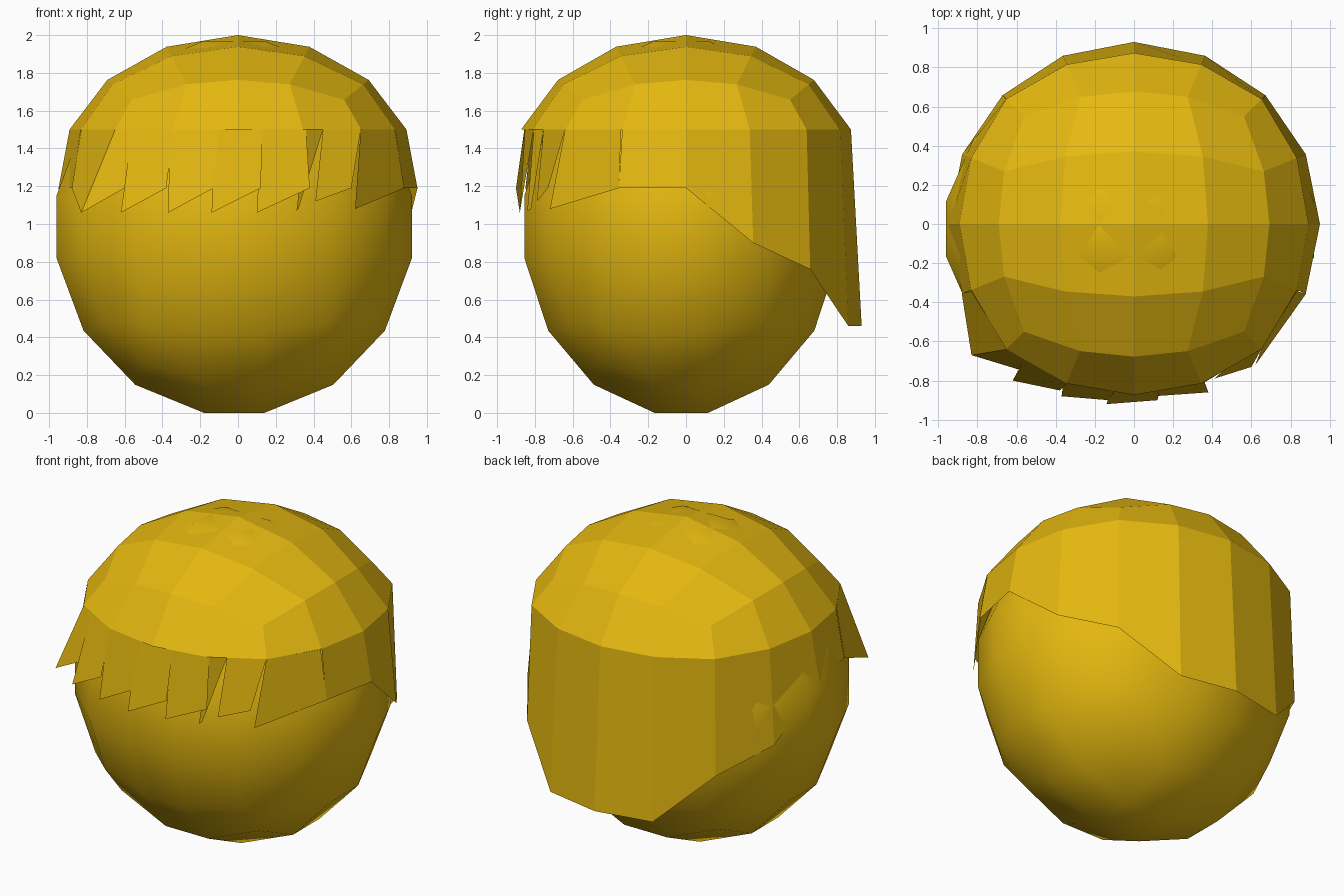
import bpy, bmesh, math
from mathutils import Vector

if "Cube" in bpy.data.objects:
    bpy.data.objects.remove(bpy.data.objects["Cube"])

yellow = bpy.data.materials.new("golden_yellow")
yellow.diffuse_color = (0.78, 0.48, 0.005, 1)
yellow.use_nodes = True
yellow.node_tree.nodes["Principled BSDF"].inputs["Base Color"].default_value = yellow.diffuse_color


def finish(bm, name, smooth):
    me = bpy.data.meshes.new(name)
    for f in bm.faces:
        f.smooth = smooth
    bm.to_mesh(me)
    bm.free()
    me.materials.append(yellow)
    ob = bpy.data.objects.new(name, me)
    bpy.context.collection.objects.link(ob)
    return ob


# Head: cube rounded into a smooth ball with small flat poles
bm = bmesh.new()
bmesh.ops.create_cube(bm, size=2)
bmesh.ops.bevel(bm, geom=bm.edges[:], offset=0.83, segments=3,
                profile=0.5, affect='EDGES')
for v in bm.verts:
    v.co.normalize()
top = max(v.co.z for v in bm.verts)
for v in bm.verts:
    n = v.co / top
    v.co = (n.x * 0.94 - 0.02, n.y * 0.83 - 0.025, n.z * 0.985 + 0.985)
bmesh.ops.recalc_face_normals(bm, faces=bm.faces[:])
finish(bm, "head", True)

# Hair cap: upper half of a cube-sphere, longer towards the back
bm = bmesh.new()
bmesh.ops.create_cube(bm, size=2)
bmesh.ops.subdivide_edges(bm, edges=bm.edges[:], cuts=3, use_grid_fill=True)
bmesh.ops.delete(bm, geom=[v for v in bm.verts if v.co.z < -0.1], context='VERTS')
# open the front of the lowest row for the fringe
front = [f for f in bm.faces
         if f.calc_center_median().z < 0.4 and f.calc_center_median().y < -0.6]
bmesh.ops.delete(bm, geom=front, context='FACES')
for v in bm.verts:
    row = v.co.z
    n = Vector([math.tan(c * math.pi / 4) for c in v.co]).normalized()
    z = 1.19 + 0.81 * n.z
    if abs(row - 0.5) < 0.01:
        z = 1.5
    elif abs(row) < 0.01 and n.y > 0.1:
        z = 0.9 if n.y < 0.5 else 0.76 if n.y < 0.8 else 0.46
    v.co = (n.x * (0.95 + 0.04 * n.z), n.y * (0.93 + 0.04 * n.z), z)
finish(bm, "hair_cap", False)

# Fringe: slanted strands hanging from the cap's front rim
RIM = [(0, -0.873), (0.344, -0.815), (0.65, -0.64), (0.83, -0.344)]


def rim(x):
    a = abs(x)
    for (x0, y0), (x1, y1) in zip(RIM, RIM[1:]):
        if a <= x1:
            return (x, y0 + (y1 - y0) * (a - x0) / (x1 - x0), 1.5)
    return (x, RIM[-1][1], 1.5)


# top left x, top right x, bottom left point, bottom right point
strands = [
    (-0.83, -0.65, (-0.88, -0.355, 1.19), (-0.83, -0.67, 1.06)),
    (-0.65, -0.46, (-0.83, -0.67, 1.06), (-0.60, -0.74, 1.19)),
    (-0.56, -0.34, (-0.62, -0.80, 1.06), (-0.38, -0.85, 1.19)),
    (-0.36, -0.10, (-0.37, -0.88, 1.06), (-0.13, -0.90, 1.19)),
    (-0.12, 0.13, (-0.14, -0.92, 1.06), (0.12, -0.90, 1.19)),
    (0.12, 0.36, (0.10, -0.88, 1.06), (0.38, -0.86, 1.19)),
    (0.36, 0.45, (0.31, -0.84, 1.07), (0.32, -0.82, 1.08)),
    (0.45, 0.65, (0.41, -0.79, 1.12), (0.60, -0.73, 1.19)),
    (0.65, 0.83, (0.62, -0.72, 1.08), (0.88, -0.355, 1.19)),
]
bm = bmesh.new()
for tl, tr, bl, br in strands:
    bm.faces.new([bm.verts.new(p) for p in (bl, br, rim(tr), rim(tl))])
finish(bm, "fringe", False)
